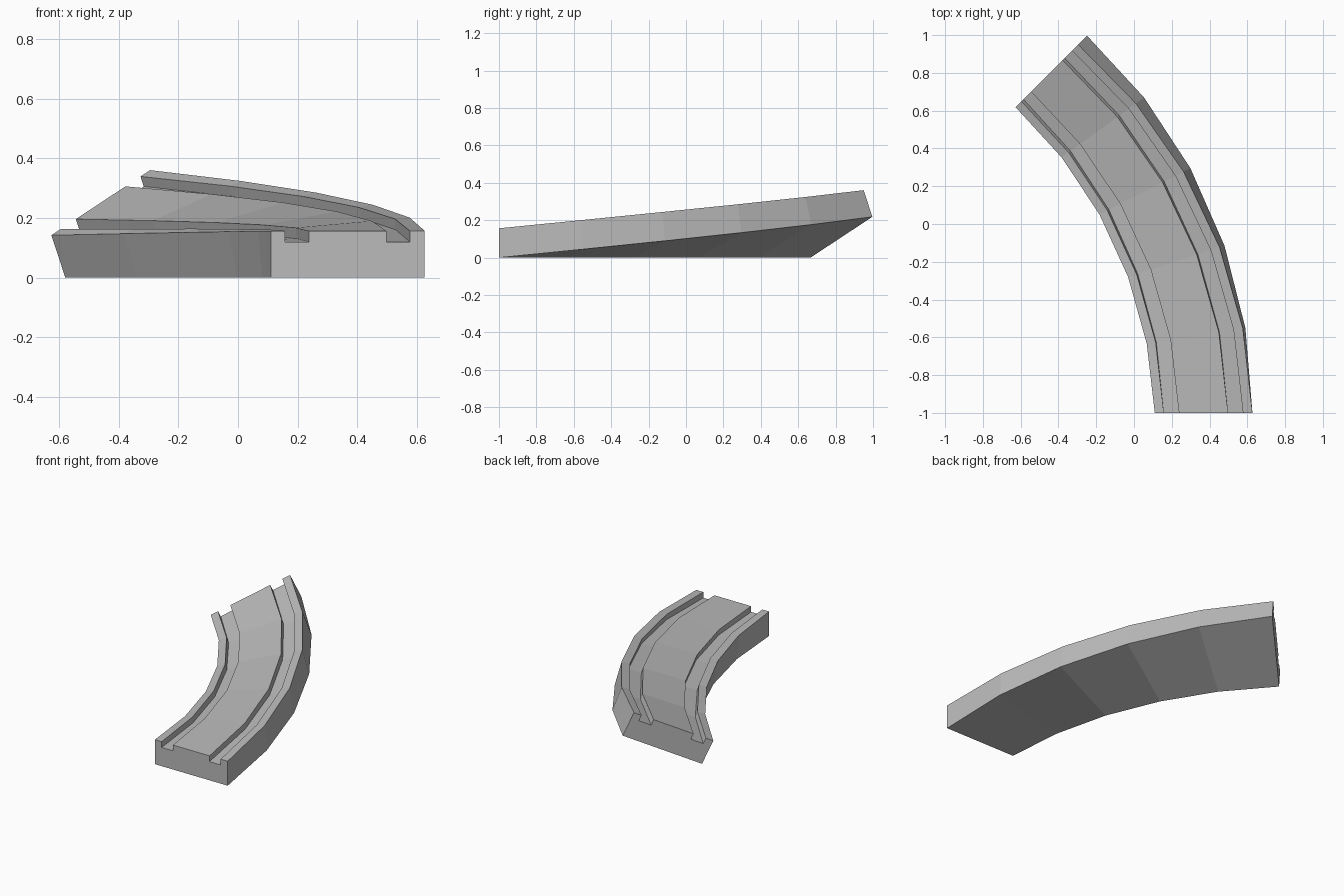
import bpy, bmesh
from math import radians, sin, cos

cube = bpy.data.objects.get("Cube")
if cube:
    bpy.data.objects.remove(cube, do_unlink=True)

# One concrete grey for the whole track
grey = bpy.data.materials.new("track_grey")
grey.use_nodes = True
colour = (0.5, 0.5, 0.5, 1)
grey.diffuse_color = colour
grey.node_tree.nodes["Principled BSDF"].inputs["Base Color"].default_value = colour

# Curve and banking
SEGMENTS = 5
TURN, BANK = radians(45), radians(25)
RADIUS, CENTRE_X, START_Y = 2.355, -2.245, -1.0

# Cross-section from the inner bottom corner: two slots beside a raised deck
WIDTH, TOP, SLOT = 0.517, 0.157, 0.12
profile = [(0, 0), (WIDTH, 0), (WIDTH, TOP),
           (0.467, TOP), (0.467, SLOT), (0.388, SLOT), (0.388, TOP),
           (0.128, TOP), (0.128, SLOT), (0.048, SLOT), (0.048, TOP), (0, TOP)]


def section(bm, t):
    """Place the profile at fraction t of the turn, tilted about its inner edge."""
    turn, bank = TURN * t, BANK * t
    ring = []
    for across, up in profile:
        r = RADIUS + across * cos(bank) - up * sin(bank)
        z = across * sin(bank) + up * cos(bank)
        ring.append(bm.verts.new((CENTRE_X + r * cos(turn), START_Y + r * sin(turn), z)))
    return ring


# Banked curved track, swept section by section
bm = bmesh.new()
rings = [section(bm, i / SEGMENTS) for i in range(SEGMENTS + 1)]
n = len(profile)
for a, b in zip(rings, rings[1:]):
    for i in range(n):
        j = (i + 1) % n
        bm.faces.new((a[i], a[j], b[j], b[i]))
bm.faces.new(rings[0])
bm.faces.new(rings[-1])
bmesh.ops.recalc_face_normals(bm, faces=bm.faces)

mesh = bpy.data.meshes.new("banked_curve_track")
bm.to_mesh(mesh)
bm.free()
mesh.materials.append(grey)
track = bpy.data.objects.new("banked_curve_track", mesh)
bpy.context.collection.objects.link(track)
